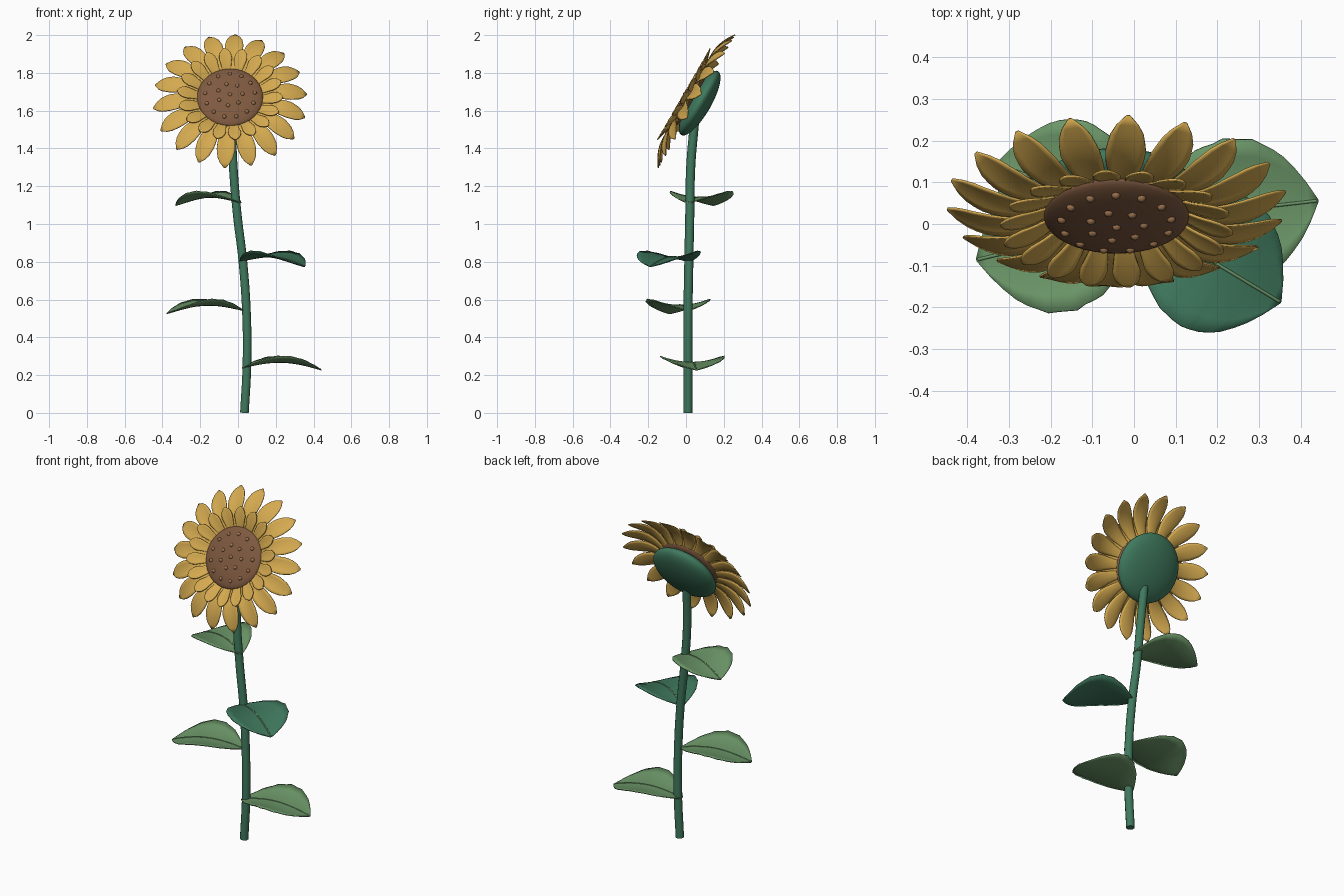
import bpy, bmesh, math
from mathutils import Matrix, Vector

cube = bpy.data.objects.get("Cube")
if cube:
    bpy.data.objects.remove(cube, do_unlink=True)


def make_material(name, rgb):
    mat = bpy.data.materials.new(name)
    mat.use_nodes = True
    mat.diffuse_color = (*rgb, 1)
    mat.node_tree.nodes["Principled BSDF"].inputs["Base Color"].default_value = (*rgb, 1)
    return mat


GOLD = make_material("petal gold", (0.66, 0.40, 0.08))
BROWN = make_material("disc brown", (0.21, 0.10, 0.05))
TAN = make_material("seed tan", (0.33, 0.17, 0.075))
STEM = make_material("stem green", (0.05, 0.19, 0.11))
LEAF = make_material("leaf green", (0.15, 0.31, 0.14))


def add_object(name, bm, mat, thickness=0):
    mesh = bpy.data.meshes.new(name)
    bm.to_mesh(mesh)
    bm.free()
    obj = bpy.data.objects.new(name, mesh)
    bpy.context.collection.objects.link(obj)
    mesh.materials.append(mat)
    if thickness:
        mod = obj.modifiers.new("Thickness", 'SOLIDIFY')
        mod.thickness = thickness
        mod.offset = 0
    bpy.ops.object.select_all(action='DESELECT')
    obj.select_set(True)
    bpy.context.view_layer.objects.active = obj
    bpy.ops.object.shade_smooth_by_angle(angle=math.radians(50))


def tube(name, points, radius, mat):
    curve = bpy.data.curves.new(name, 'CURVE')
    curve.dimensions = '3D'
    curve.bevel_depth = radius
    curve.bevel_resolution = 3
    curve.use_fill_caps = True
    spline = curve.splines.new('BEZIER')
    spline.bezier_points.add(len(points) - 1)
    for bp, co in zip(spline.bezier_points, points):
        bp.co = co
        bp.handle_left_type = bp.handle_right_type = 'AUTO'
    obj = bpy.data.objects.new(name, curve)
    bpy.context.collection.objects.link(obj)
    curve.materials.append(mat)


def sample(profile, t):
    """Linear reading of a short (t, value) profile."""
    for (t0, a), (t1, b) in zip(profile, profile[1:]):
        if t <= t1:
            return a + (b - a) * (t - t0) / (t1 - t0)
    return profile[-1][1]


def blade(bm, matrix, length, width, rise, cup, ripple=0, steps=12, cols=6):
    """Cupped blade along local +x; width and rise are functions of t."""
    rows = []
    for i in range(steps + 1):
        t = i / steps
        bulge = math.sin(math.pi * t)
        row = []
        for j in range(cols + 1):
            s = 2 * j / cols - 1
            wave = ripple * s * s * math.sin(i * 2.1 + s) * bulge
            y = s * (width(t) + wave)
            z = rise(t) + cup * bulge * s * s + wave
            row.append(bm.verts.new(matrix @ Vector((t * length, y, z))))
        rows.append(row)
    for a, b in zip(rows, rows[1:]):
        for j in range(cols):
            bm.faces.new((a[j], b[j], b[j + 1], a[j + 1]))


# Stem
tube("stem", [(0.034, 0.01, 0), (0.047, 0.01, 0.25), (0.046, 0.01, 0.5), (0.026, 0.015, 0.8),
              (-0.004, 0.02, 1.05), (-0.025, 0.025, 1.3), (-0.035, 0.045, 1.54)], 0.024, STEM)

# Flower head frame: local z points out of the flower face
HEAD = Matrix.Translation((-0.042, 0.055, 1.65)) @ Matrix.Rotation(math.radians(60), 4, 'X')
DISC_RADIUS, DISC_DEPTH, DISC_BASE = 0.175, 0.034, 0.039


def dome(name, radius, depth, height, mat):
    bm = bmesh.new()
    bmesh.ops.create_uvsphere(bm, u_segments=40, v_segments=20, radius=1,
                              matrix=HEAD @ Matrix.Translation((0, 0, height))
                              @ Matrix.Diagonal((radius, radius, depth, 1)))
    add_object(name, bm, mat)


dome("flower_back", 0.195, 0.06, -0.02, STEM)
dome("flower_disc", DISC_RADIUS, DISC_DEPTH, DISC_BASE, BROWN)

# Seeds in rings on the disc
bm = bmesh.new()
for count, ring in ((1, 0), (7, 0.066), (13, 0.132)):
    for k in range(count):
        a = math.tau * k / count + ring
        z = DISC_BASE + DISC_DEPTH * math.sqrt(1 - (ring / DISC_RADIUS) ** 2) - 0.002
        pos = HEAD @ Matrix.Translation((ring * math.cos(a), ring * math.sin(a), z))
        bmesh.ops.create_icosphere(bm, subdivisions=2, radius=0.011, matrix=pos)
add_object("seeds", bm, TAN)

# Petal rings
OUTER = [(0, 0.016), (0.2, 0.027), (0.45, 0.043), (0.65, 0.049), (0.82, 0.042), (0.93, 0.025), (1, 0.004)]
INNER = [(0, 0.018), (0.3, 0.026), (0.6, 0.034), (0.8, 0.03), (0.93, 0.018), (1, 0.005)]


def petal_ring(name, start, length, profile, rise, cup, phase):
    bm = bmesh.new()
    for k in range(18):
        turn = Matrix.Rotation(math.radians(phase + 20 * k), 4, 'Z')
        blade(bm, HEAD @ turn @ Matrix.Translation((start, 0, 0)), length,
              lambda t: sample(profile, t), rise, cup)
    add_object(name, bm, GOLD, 0.005)


petal_ring("outer_petals", 0.14, 0.268, OUTER, lambda t: 0.025 + 0.11 * t - 0.137 * t * t, 0.008, 86)
petal_ring("inner_petals", 0.15, 0.13, INNER, lambda t: 0.027 + 0.07 * t - 0.02 * t * t, 0.004, 76)

# Leaves: base, tip, colour
LEAF_WIDTH = [(0, 0.012), (0.08, 0.06), (0.2, 0.115), (0.35, 0.155), (0.5, 0.172), (0.65, 0.167),
              (0.8, 0.13), (0.92, 0.068), (1, 0.004)]
leaves = {
    "lowest_leaf": ((0.022, 0.008, 0.238), (0.442, 0.056, 0.227), LEAF),
    "lower_leaf": ((0.025, 0.01, 0.543), (-0.378, -0.086, 0.525), LEAF),
    "middle_leaf": ((0.015, 0.015, 0.803), (0.352, -0.188, 0.774), STEM),
    "upper_leaf": ((0.014, 0.012, 1.113), (-0.33, 0.145, 1.098), LEAF),
}
for name, (base, tip, mat) in leaves.items():
    base, tip = Vector(base), Vector(tip)
    span = tip - base
    length = math.hypot(span.x, span.y)
    frame = Matrix.Translation(base) @ Matrix.Rotation(math.atan2(span.y, span.x), 4, 'Z')

    def arch(t):
        return span.z * t + 0.035 * math.sin(math.pi * t)

    bm = bmesh.new()
    blade(bm, frame, length, lambda t: sample(LEAF_WIDTH, t), arch, 0.032,
          ripple=0.002, steps=18, cols=8)
    add_object(name, bm, mat, 0.005)
    tube(name + "_rib", [frame @ Vector((t * length, 0, arch(t) + 0.002))
                         for t in (0, 0.25, 0.5, 0.75, 0.99)], 0.004, LEAF)
